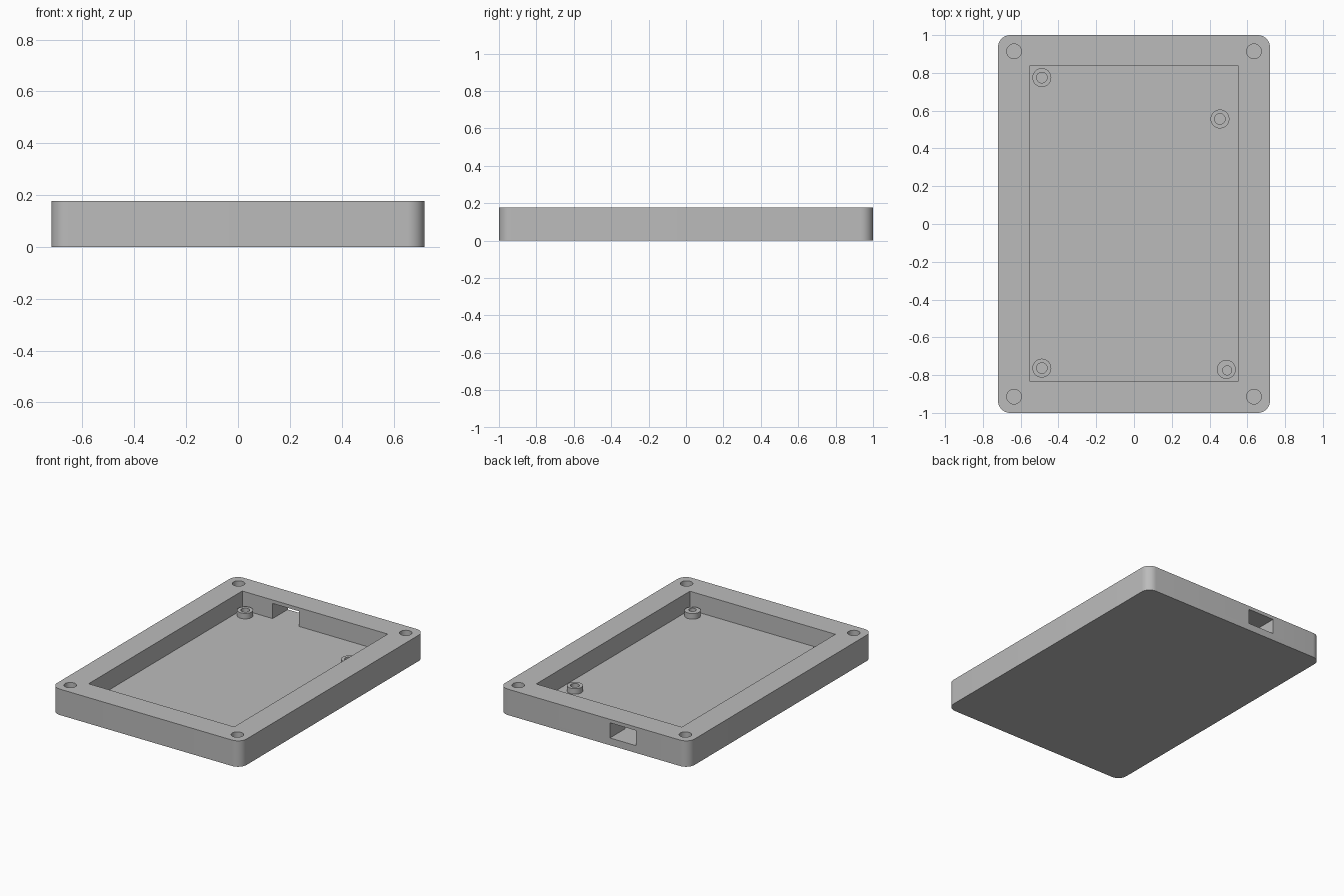
import bpy, bmesh, math

if "Cube" in bpy.data.objects:
    bpy.data.objects.remove(bpy.data.objects["Cube"])

W, L, H = 0.72, 1.0, 0.178      # half width, half length, height
FLOOR = 0.05
RADIUS = 0.065

grey = bpy.data.materials.new("plain_grey")
grey.diffuse_color = (0.5, 0.5, 0.5, 1)
grey.use_nodes = True
grey.node_tree.nodes["Principled BSDF"].inputs["Base Color"].default_value = grey.diffuse_color


def finish(bm, name):
    bmesh.ops.recalc_face_normals(bm, faces=bm.faces)
    me = bpy.data.meshes.new(name)
    bm.to_mesh(me)
    bm.free()
    ob = bpy.data.objects.new(name, me)
    bpy.context.collection.objects.link(ob)
    me.materials.append(grey)
    return ob


def prism(name, pts, z0, z1):
    bm = bmesh.new()
    face = bm.faces.new([bm.verts.new((x, y, z0)) for x, y in pts])
    top = bmesh.ops.extrude_face_region(bm, geom=[face])["geom"]
    bmesh.ops.translate(bm, vec=(0, 0, z1 - z0),
                        verts=[v for v in top if isinstance(v, bmesh.types.BMVert)])
    return finish(bm, name)


def circle(cx, cy, r, n=32):
    return [(cx + r * math.cos(2 * math.pi * i / n),
             cy + r * math.sin(2 * math.pi * i / n)) for i in range(n)]


def box(x0, x1, y0, y1):
    return [(x0, y0), (x1, y0), (x1, y1), (x0, y1)]


def cut(target, cutter):
    cutter.hide_render = True
    mod = target.modifiers.new("cut", 'BOOLEAN')
    mod.operation, mod.solver, mod.object = 'DIFFERENCE', 'EXACT', cutter
    bpy.context.view_layer.objects.active = target
    bpy.ops.object.modifier_apply(modifier=mod.name)
    bpy.data.objects.remove(cutter, do_unlink=True)


def smooth(ob):
    bpy.ops.object.select_all(action='DESELECT')
    ob.select_set(True)
    bpy.context.view_layer.objects.active = ob
    bpy.ops.object.shade_smooth_by_angle(angle=math.radians(30))


# Tray body with rounded vertical corners
outline = []
for k, (sx, sy) in enumerate([(1, 1), (-1, 1), (-1, -1), (1, -1)]):
    for i in range(11):
        a = math.pi / 2 * (k + i / 10)
        outline.append((sx * (W - RADIUS) + RADIUS * math.cos(a),
                        sy * (L - RADIUS) + RADIUS * math.sin(a)))
tray = prism("tray_body", outline, 0, H)

# Pocket, cable slot through the back wall, blind corner screw holes
cut(tray, prism("pocket_cutter", box(-0.553, 0.553, -0.832, 0.836), FLOOR, H + 0.1))
cut(tray, prism("slot_cutter", box(-0.322, -0.122, 0.8, 1.1), FLOOR, 0.154))
for sx in (-1, 1):
    for sy in (-1, 1):
        cut(tray, prism("hole_cutter", circle(sx * 0.635, sy * 0.914, 0.039), FLOOR, H + 0.1))
smooth(tray)


# Hollow mounting posts: centre, then hole centre and radius
posts = [(-0.488, 0.775, -0.488, 0.775, 0.028),
         (0.455, 0.556, 0.455, 0.556, 0.028),
         (-0.488, -0.763, -0.488, -0.763, 0.028),
         (0.489, -0.77, 0.493, -0.775, 0.024)]
for i, (x, y, hx, hy, r) in enumerate(posts):
    post = prism(f"mounting_post_{i + 1}", circle(x, y, 0.05), FLOOR - 0.01, 0.088)
    cut(post, prism("post_hole_cutter", circle(hx, hy, r), FLOOR - 0.005, 0.2))
    smooth(post)
